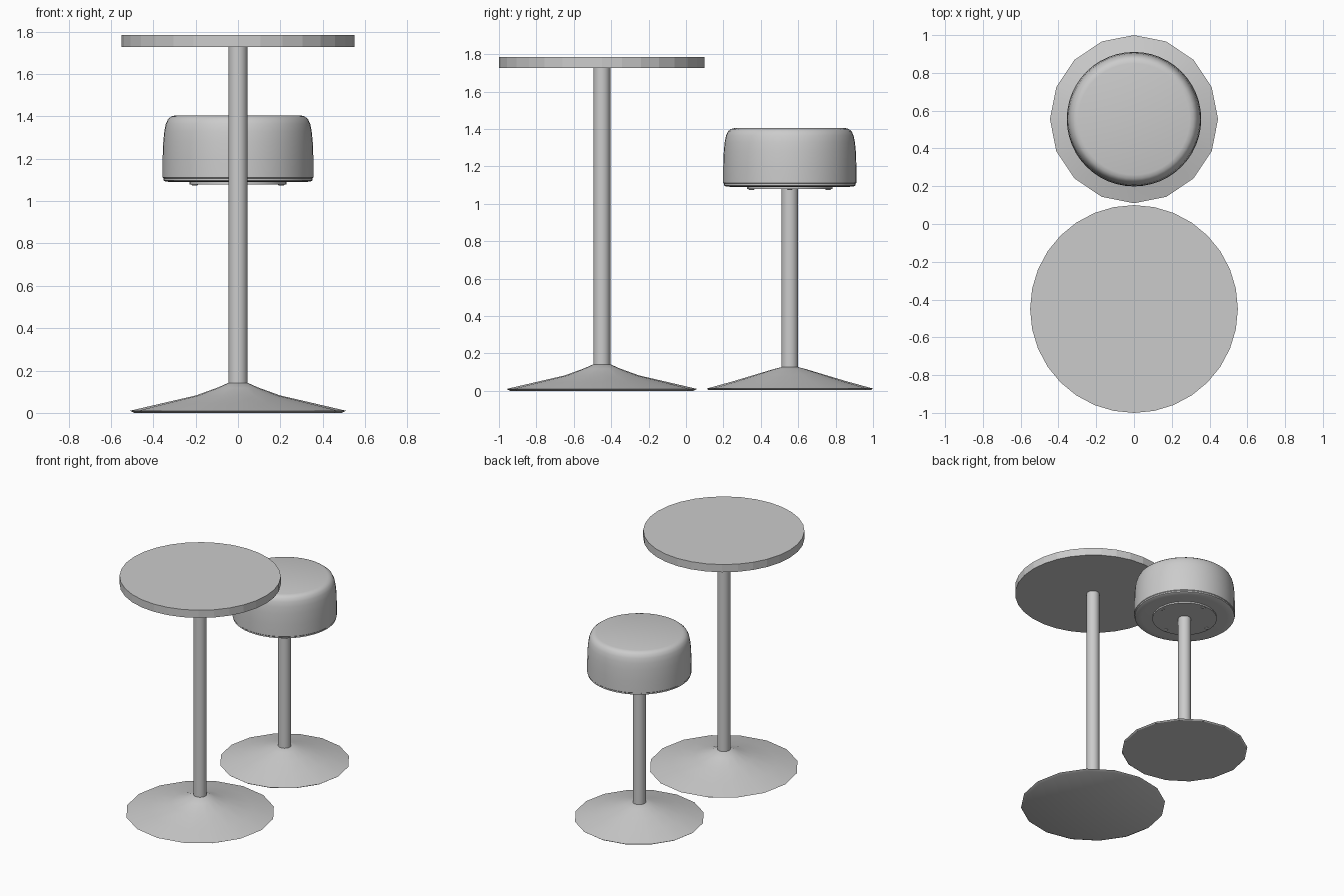
import bpy, bmesh, math

if "Cube" in bpy.data.objects:
    bpy.data.objects.remove(bpy.data.objects["Cube"])

TABLE_Y, STOOL_Y = -0.45, 0.555


def lathe(name, profile, sides, x=0, y=0, smooth=True):
    """Closed solid of revolution; profile is (radius, z) from bottom to top."""
    bm = bmesh.new()
    rings = []
    for r, z in profile:
        rings.append([bm.verts.new((r * math.cos(2 * math.pi * i / sides),
                                    r * math.sin(2 * math.pi * i / sides), z))
                      for i in range(sides)])
    for a, b in zip(rings, rings[1:]):
        for i in range(sides):
            j = (i + 1) % sides
            bm.faces.new((a[i], a[j], b[j], b[i]))
    bm.faces.new(rings[0][::-1])
    bm.faces.new(rings[-1])
    mesh = bpy.data.meshes.new(name)
    bm.to_mesh(mesh)
    bm.free()
    ob = bpy.data.objects.new(name, mesh)
    ob.location = (x, y, 0)
    bpy.context.collection.objects.link(ob)
    if smooth:
        bpy.ops.object.select_all(action='DESELECT')
        ob.select_set(True)
        bpy.context.view_layer.objects.active = ob
        bpy.ops.object.shade_smooth_by_angle(angle=math.radians(35))
    return ob


# Table: faceted round top, pole and flared foot
lathe("table_top", [(0.55, 1.727), (0.55, 1.785)], 32, y=TABLE_Y, smooth=False)
lathe("table_pole", [(0.045, 0.13), (0.045, 1.728)], 24, y=TABLE_Y)
lathe("table_base", [(0.49, 0.0), (0.51, 0.01), (0.36, 0.045), (0.2, 0.082),
                     (0.1, 0.118), (0.045, 0.142)], 16, y=TABLE_Y)

# Stool: pole and flared foot
lathe("stool_pole", [(0.045, 0.115), (0.045, 1.085)], 24, y=STOOL_Y)
lathe("stool_base", [(0.435, 0.005), (0.445, 0.012), (0.3, 0.052), (0.18, 0.088),
                     (0.09, 0.115), (0.045, 0.127)], 16, y=STOOL_Y)

# Padded seat with rounded upper edge and a lower rim
lathe("seat", [(0.30, 1.09), (0.34, 1.092), (0.352, 1.098), (0.352, 1.108),
               (0.356, 1.112), (0.356, 1.2), (0.353, 1.28), (0.348, 1.33),
               (0.341, 1.365), (0.33, 1.388), (0.315, 1.4), (0.295, 1.405)],
      48, y=STOOL_Y)

# Mounting plate under the seat with four screws
lathe("seat_plate", [(0.228, 1.079), (0.228, 1.095)], 32, y=STOOL_Y)
for i in range(4):
    a = i * math.pi / 2
    lathe(f"plate_screw_{i + 1}", [(0.008, 1.073), (0.015, 1.076), (0.015, 1.083)],
          12, x=0.205 * math.cos(a), y=STOOL_Y + 0.205 * math.sin(a))
